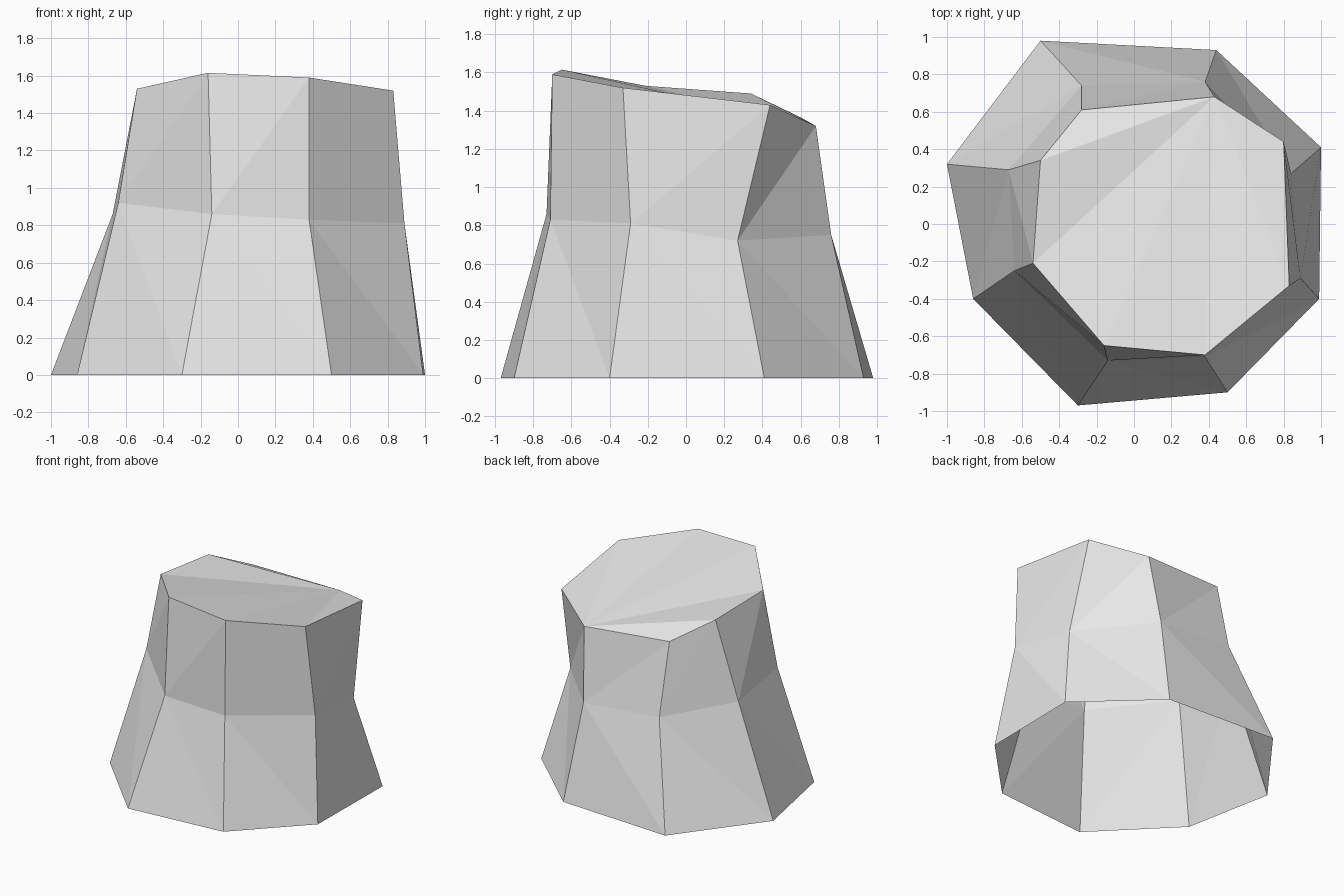
import bpy
import bmesh

cube = bpy.data.objects.get("Cube")
if cube:
    bpy.data.objects.remove(cube, do_unlink=True)

# Plain grey surface
grey = bpy.data.materials.new("light_grey")
grey.use_nodes = True
colour = (0.8, 0.8, 0.8, 1.0)
grey.diffuse_color = colour
grey.node_tree.nodes["Principled BSDF"].inputs["Base Color"].default_value = colour

# Three irregular eight-sided rings, counterclockwise from the front
base = [(-.30, -.97, 0), (.50, -.90, 0), (.99, -.40, 0), (1, .41, 0),
        (.44, .93, 0), (-.50, .98, 0), (-1, .32, 0), (-.86, -.40, 0)]
waist = [(-.14, -.73, .86), (.38, -.71, .83), (.89, -.29, .81), (.84, .27, .72),
         (.38, .76, .75), (-.28, .74, .80), (-.67, .29, .86), (-.64, -.25, .92)]
rim = [(-.16, -.65, 1.615), (.38, -.70, 1.59), (.83, -.33, 1.52), (.80, .44, 1.43),
       (.43, .68, 1.32), (-.28, .61, 1.36), (-.50, .34, 1.49), (-.54, -.21, 1.53)]

bm = bmesh.new()
lower, middle, upper = [[bm.verts.new(p) for p in ring] for ring in (base, waist, rim)]
sides = len(lower)

# Walls, each panel split from the waist to the next corner
for i in range(sides):
    j = (i + 1) % sides
    bm.faces.new((middle[i], lower[i], lower[j]))
    bm.faces.new((middle[i], lower[j], middle[j]))
    bm.faces.new((middle[i], middle[j], upper[j]))
    bm.faces.new((middle[i], upper[j], upper[i]))

# Slanted cap fanned from its lowest corner; the underside stays open
apex = min(upper, key=lambda v: v.co.z)
start = upper.index(apex)
for k in range(1, sides - 1):
    bm.faces.new((apex, upper[(start + k) % sides], upper[(start + k + 1) % sides]))

mesh = bpy.data.meshes.new("faceted_stump")
bm.to_mesh(mesh)
bm.free()
mesh.materials.append(grey)
stump = bpy.data.objects.new("faceted_stump", mesh)
bpy.context.collection.objects.link(stump)
